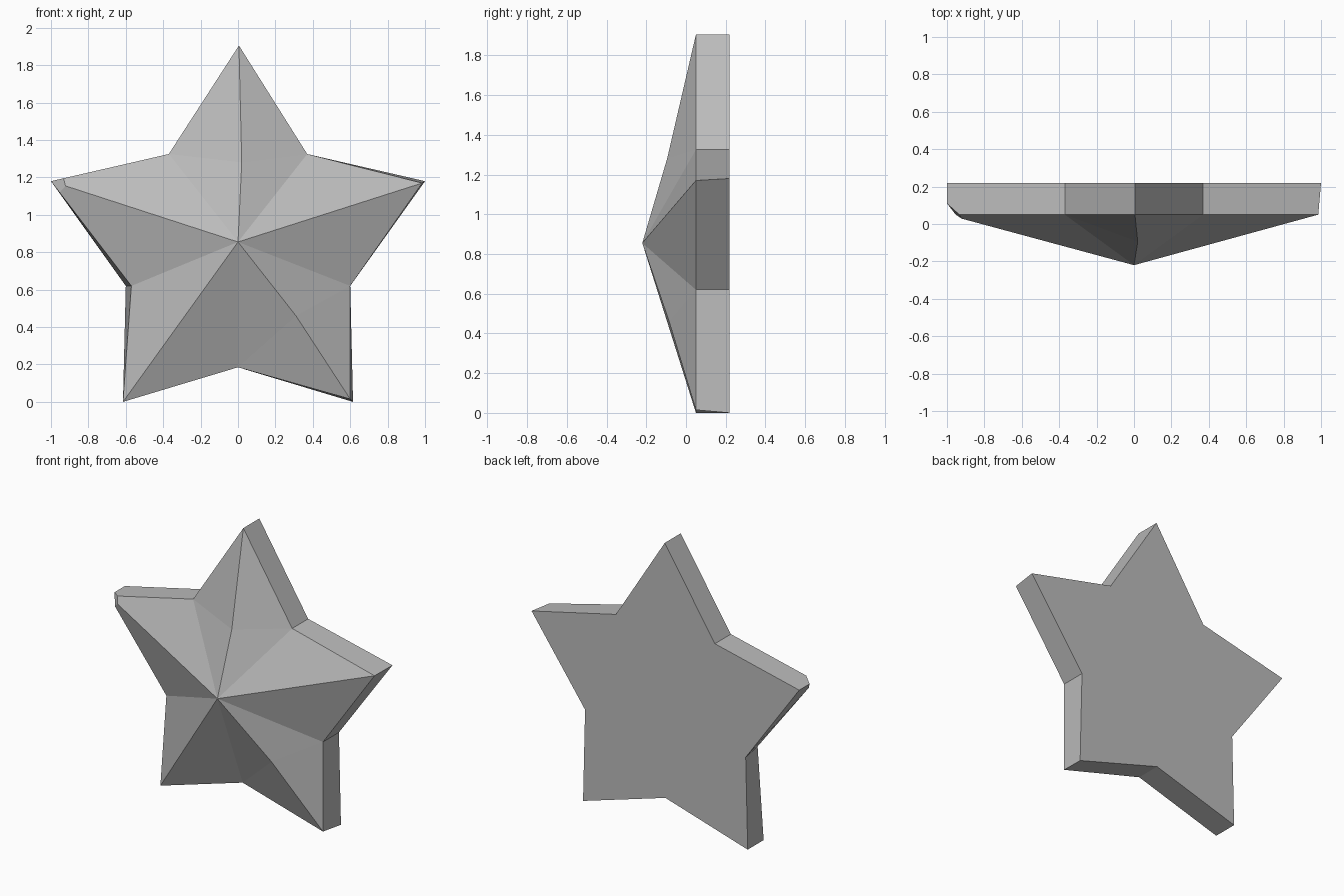
import bpy
import bmesh
from mathutils import Vector

if "Cube" in bpy.data.objects:
    bpy.data.objects.remove(bpy.data.objects["Cube"], do_unlink=True)

FRONT, BACK = 0.05, 0.22

# Outline clockwise from the top: tip, notch, tip, notch ... as (x, z)
outline = [(0.005, 1.905), (0.37, 1.325), (1.0, 1.18), (0.6, 0.62), (0.615, 0),
           (0, 0.185), (-0.615, 0), (-0.6, 0.62), (-1.0, 1.18), (-0.37, 1.325)]
# Worn corners on the front rim, and bends along two ridges
worn_rim = {2: (0.985, 1.17), 4: (0.6, 0.015), 7: (-0.57, 0.62)}
ridge_bends = {0: (0.02, -0.095, 1.28), 4: (0.31, -0.085, 0.46)}

bm = bmesh.new()
apex = bm.verts.new((0, -0.22, 0.855))
back = [bm.verts.new((x, BACK, z)) for x, z in outline]
rim = []
for i, point in enumerate(outline):
    x, z = worn_rim.get(i, point)
    rim.append(bm.verts.new((x, FRONT, z)))

# Side walls and flat back
count = len(outline)
for i in range(count):
    j = (i + 1) % count
    bm.faces.new((rim[i], rim[j], back[j], back[i]))
bm.faces.new(back)

# Faceted front: two slopes per arm, split where the ridge bends
for tip in range(0, count, 2):
    bend = bm.verts.new(ridge_bends[tip]) if tip in ridge_bends else None
    for side in (tip - 1, tip + 1):
        notch = rim[side % count]
        if bend:
            bm.faces.new((apex, bend, notch))
            bm.faces.new((bend, rim[tip], notch))
        else:
            bm.faces.new((apex, rim[tip], notch))

# Chipped corner on the right arm
bmesh.ops.bisect_plane(bm, geom=bm.verts[:] + bm.edges[:] + bm.faces[:],
                       plane_co=Vector((-1.0, 0.11, 1.18)),
                       plane_no=Vector((-0.68, -0.71, 0.18)), clear_outer=True)
bmesh.ops.holes_fill(bm, edges=[e for e in bm.edges if e.is_boundary], sides=0)
bmesh.ops.recalc_face_normals(bm, faces=bm.faces[:])

mesh = bpy.data.meshes.new("star")
bm.to_mesh(mesh)
bm.free()
star = bpy.data.objects.new("star", mesh)
bpy.context.collection.objects.link(star)

# Plain grey
grey = bpy.data.materials.new("grey")
grey.use_nodes = True
color = (0.5, 0.5, 0.5, 1)
grey.diffuse_color = color
grey.node_tree.nodes["Principled BSDF"].inputs["Base Color"].default_value = color
mesh.materials.append(grey)
